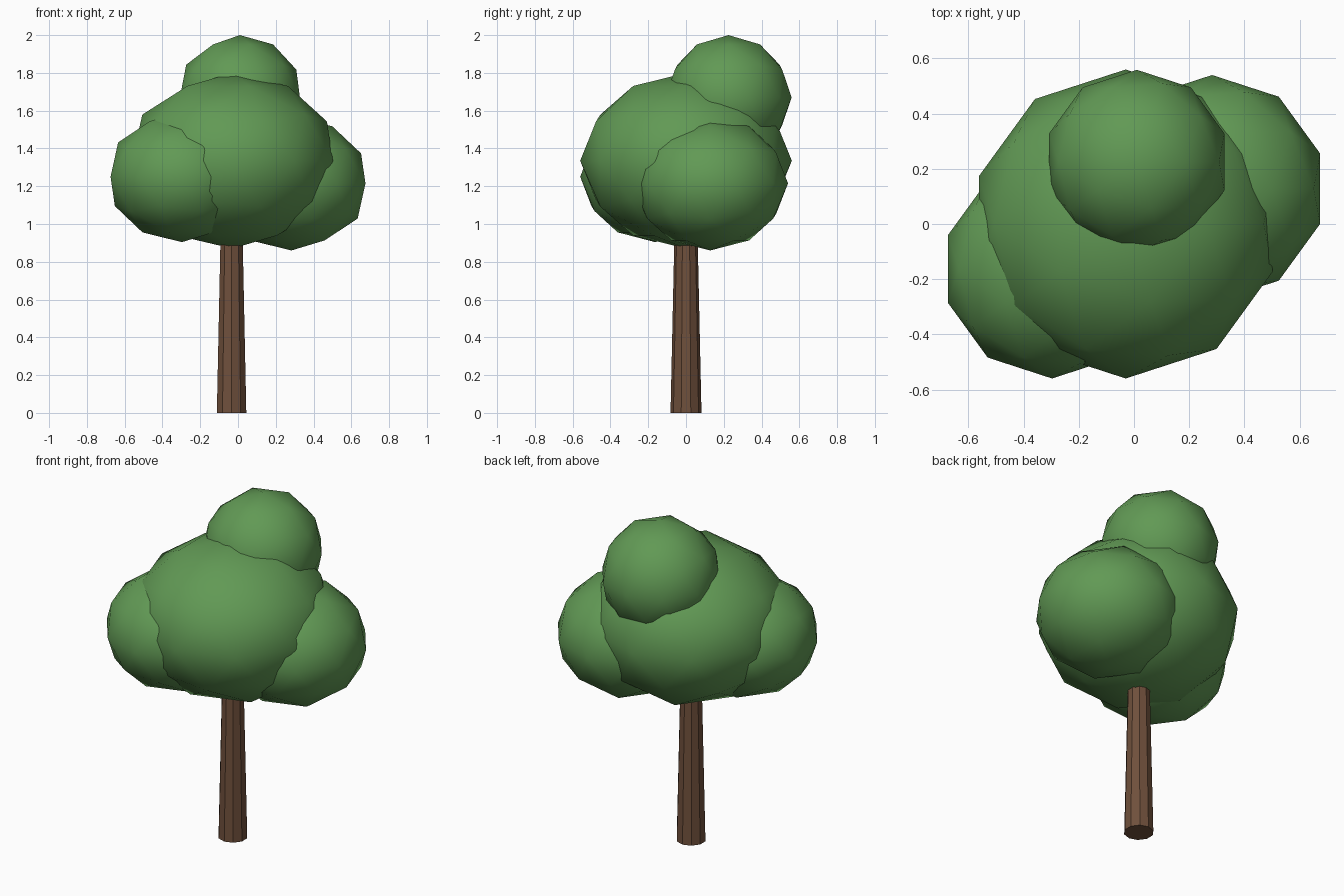
import bpy

if "Cube" in bpy.data.objects:
    bpy.data.objects.remove(bpy.data.objects["Cube"])


def material(name, rgb):
    mat = bpy.data.materials.new(name)
    mat.diffuse_color = (*rgb, 1.0)
    mat.use_nodes = True
    mat.node_tree.nodes["Principled BSDF"].inputs["Base Color"].default_value = mat.diffuse_color
    return mat


leaf_green = material("leaf green", (0.12, 0.32, 0.09))
bark_brown = material("bark brown", (0.16, 0.08, 0.045))


# Tapered trunk, its top hidden inside the crown
bpy.ops.mesh.primitive_cone_add(vertices=10, radius1=0.082, radius2=0.06,
                                depth=1.0, location=(-0.034, 0, 0.5))
trunk = bpy.context.object
trunk.name = "trunk"
trunk.data.materials.append(bark_brown)


# Foliage clumps: slightly squashed low-poly balls with smooth shading
def clump(name, centre, radius, height):
    bpy.ops.mesh.primitive_ico_sphere_add(subdivisions=2, radius=1, location=centre)
    ob = bpy.context.object
    ob.name = name
    ob.scale = (radius, radius, height)
    ob.data.materials.append(leaf_green)
    bpy.ops.object.shade_smooth()


clump("crown_main", (-0.03, 0, 1.335), 0.56, 0.465)
clump("crown_left", (-0.297, -0.163, 1.25), 0.397, 0.346)
clump("crown_right", (0.283, 0.128, 1.215), 0.412, 0.355)
clump("crown_top", (0.01, 0.225, 1.67), 0.334, 0.33)
